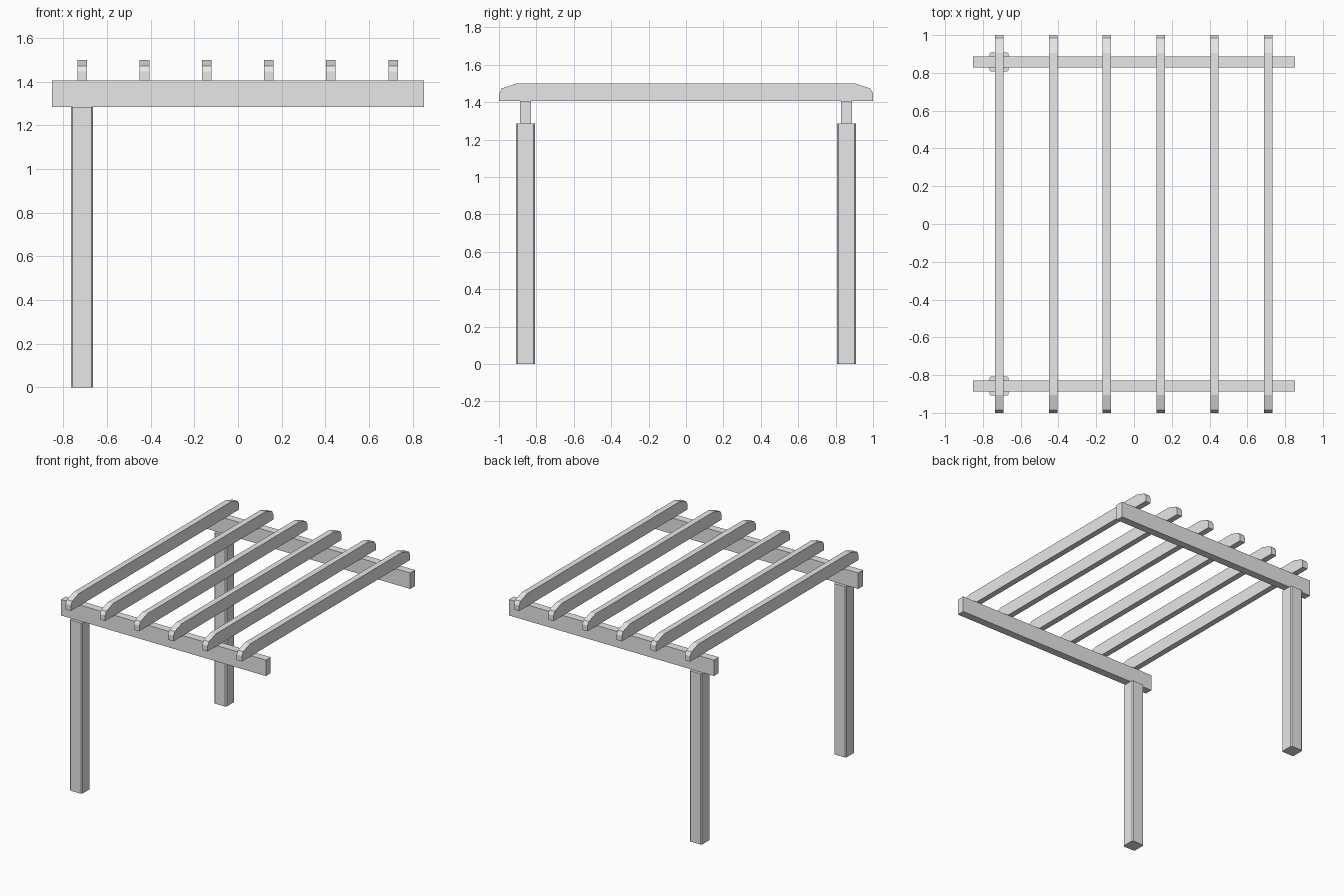
import bpy
import bmesh

cube = bpy.data.objects.get("Cube")
if cube:
    bpy.data.objects.remove(cube, do_unlink=True)

GREY = (0.8, 0.8, 0.8, 1.0)
mat = bpy.data.materials.new("plain grey")
mat.use_nodes = True
mat.diffuse_color = GREY
mat.node_tree.nodes["Principled BSDF"].inputs["Base Color"].default_value = GREY


def extrude_profile(name, points, direction):
    """Extrude a closed polygon along a direction into a solid part."""
    bm = bmesh.new()
    face = bm.faces.new([bm.verts.new(p) for p in points])
    top = bmesh.ops.extrude_face_region(bm, geom=[face])["geom"]
    bmesh.ops.translate(bm, vec=direction,
                        verts=[v for v in top if isinstance(v, bmesh.types.BMVert)])
    bmesh.ops.recalc_face_normals(bm, faces=bm.faces)
    mesh = bpy.data.meshes.new(name)
    bm.to_mesh(mesh)
    bm.free()
    mesh.materials.append(mat)
    obj = bpy.data.objects.new(name, mesh)
    bpy.context.collection.objects.link(obj)
    return obj


POST_TOP, BEAM_TOP, RAFTER_TOP = 1.285, 1.405, 1.5
POST_X, FRAME_Y = -0.715, 0.858

for side, s in (("front", -1), ("back", 1)):
    # Square post with chamfered long edges, on the right side only
    h, c = 0.051, 0.008
    corner = [(h, h - c), (h - c, h)]
    ring = corner + [(-x, y) for x, y in corner[::-1]]
    ring += [(-x, -y) for x, y in ring]
    extrude_profile(side + "_post",
                    [(POST_X + x, s * FRAME_Y + y, 0) for x, y in ring],
                    (0, 0, POST_TOP))

    # Beam lying across the post
    w = 0.029
    y = s * FRAME_Y
    extrude_profile(side + "_beam",
                    [(-0.853, y - w, POST_TOP), (-0.853, y + w, POST_TOP),
                     (-0.853, y + w, BEAM_TOP), (-0.853, y - w, BEAM_TOP)],
                    (1.706, 0, 0))

# Rafters with sloped, clipped ends
half = [(1.0, BEAM_TOP), (1.0, 1.447), (0.985, 1.473), (0.905, RAFTER_TOP)]
outline = half + [(-y, z) for y, z in half[::-1]]
WIDTH = 0.044
for i in range(6):
    x = -0.713 + i * 0.2847 - WIDTH / 2
    extrude_profile(f"rafter_{i + 1}", [(x, y, z) for y, z in outline], (WIDTH, 0, 0))
